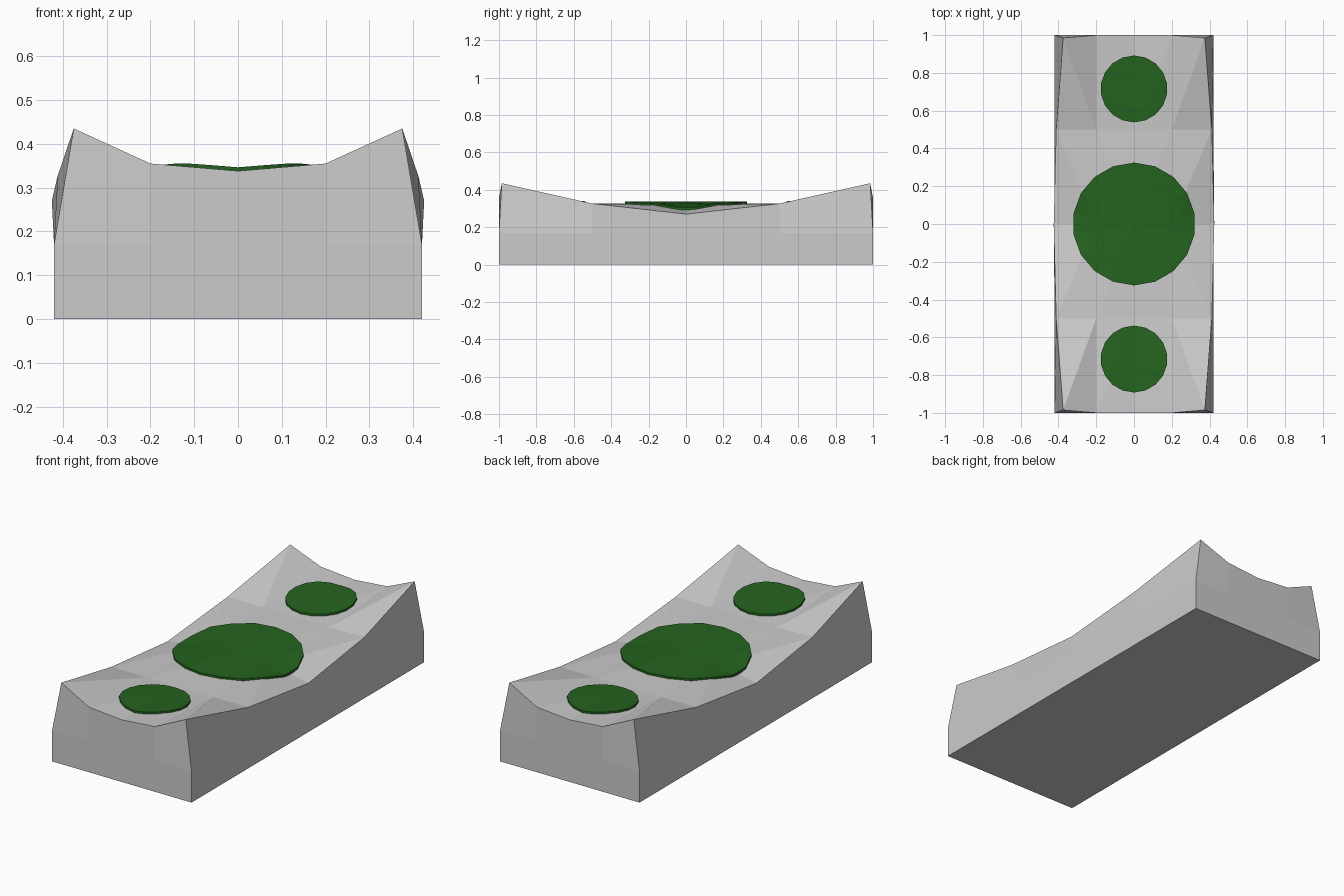
import bpy, bmesh, math
from mathutils import Vector
from mathutils.bvhtree import BVHTree

if "Cube" in bpy.data.objects:
    bpy.data.objects.remove(bpy.data.objects["Cube"])

# Quarter of the sagging top surface, indexed [x step][y step]
TOP = [
    [(0, 0, .327), (0, .5, .326), (0, 1.0, .338)],
    [(.2, 0, .314), (.2, .5, .325), (.2, 1.0, .355)],
    [(.425, 0, .27), (.412, .5, .326), (.375, .985, .435)],
]
HALF_X, HALF_Y, BEND_Z = .42, 1.0, .17


def finish(name, bm):
    bmesh.ops.recalc_face_normals(bm, faces=bm.faces)
    mesh = bpy.data.meshes.new(name)
    bm.to_mesh(mesh)
    ob = bpy.data.objects.new(name, mesh)
    bpy.context.collection.objects.link(ob)
    return ob


def sign(v):
    return (v > 0) - (v < 0)


# Block: mirrored top grid with side walls bent inward at the corners
bm = bmesh.new()
grid = {}
for i in range(-2, 3):
    for j in range(-2, 3):
        x, y, z = TOP[abs(i)][abs(j)]
        grid[i, j] = bm.verts.new((x * sign(i), y * sign(j), z))
for i in range(-2, 2):
    for j in range(-2, 2):
        q = [grid[i, j], grid[i + 1, j], grid[i + 1, j + 1], grid[i, j + 1]]
        # Mirror the diagonal so the four quarters match
        k = 0 if (i >= 0) == (j >= 0) else 1
        bm.faces.new([q[k], q[k + 1], q[k + 2]])
        bm.faces.new([q[k], q[k + 2], q[(k + 3) % 4]])
surface = BVHTree.FromBMesh(bm)

rim = ([(i, -2) for i in range(-2, 2)] + [(2, j) for j in range(-2, 2)]
       + [(i, 2) for i in range(2, -2, -1)] + [(-2, j) for j in range(2, -2, -1)])
xs = [0, .2, HALF_X]
rings = [[grid[k] for k in rim]]
for z in (BEND_Z, 0):
    rings.append([bm.verts.new((xs[abs(i)] * sign(i), HALF_Y * j / 2, z)) for i, j in rim])
for a, b in zip(rings, rings[1:]):
    for n in range(16):
        m = (n + 1) % 16
        bm.faces.new([a[n], b[n], b[m], a[m]])
bm.faces.new(rings[-1])
finish("block", bm)

# Green discs draped over the top
green = bpy.data.materials.new("green")
green.diffuse_color = (.018, .125, .014, 1)
green.use_nodes = True
green.node_tree.nodes["Principled BSDF"].inputs["Base Color"].default_value = green.diffuse_color


def drape(x, y, lift):
    hit = surface.ray_cast(Vector((x, y, 2)), Vector((0, 0, -1)))[0]
    return (x, y, hit.z + lift)


def disc(name, cy, radius, sides=18, steps=5, lift=.011):
    bm = bmesh.new()
    centre = bm.verts.new(drape(0, cy, lift))
    prev = None
    radii = [(radius * s / steps, lift) for s in range(1, steps + 1)] + [(radius, -.005)]
    for r, h in radii:
        ring = []
        for n in range(sides):
            a = math.pi / 2 + n * math.tau / sides
            ring.append(bm.verts.new(drape(r * math.cos(a), cy + r * math.sin(a), h)))
        for n in range(sides):
            m = (n + 1) % sides
            if prev:
                bm.faces.new([prev[n], ring[n], ring[m], prev[m]])
            else:
                bm.faces.new([centre, ring[n], ring[m]])
        prev = ring
    ob = finish(name, bm)
    # Open underside: make sure the top faces upward
    if ob.data.polygons[0].normal.z < 0:
        ob.data.flip_normals()
    ob.data.materials.append(green)


disc("large_disc", 0, .325)
for side, y in (("front", -.715), ("back", .715)):
    disc(side + "_small_disc", y, .177)
